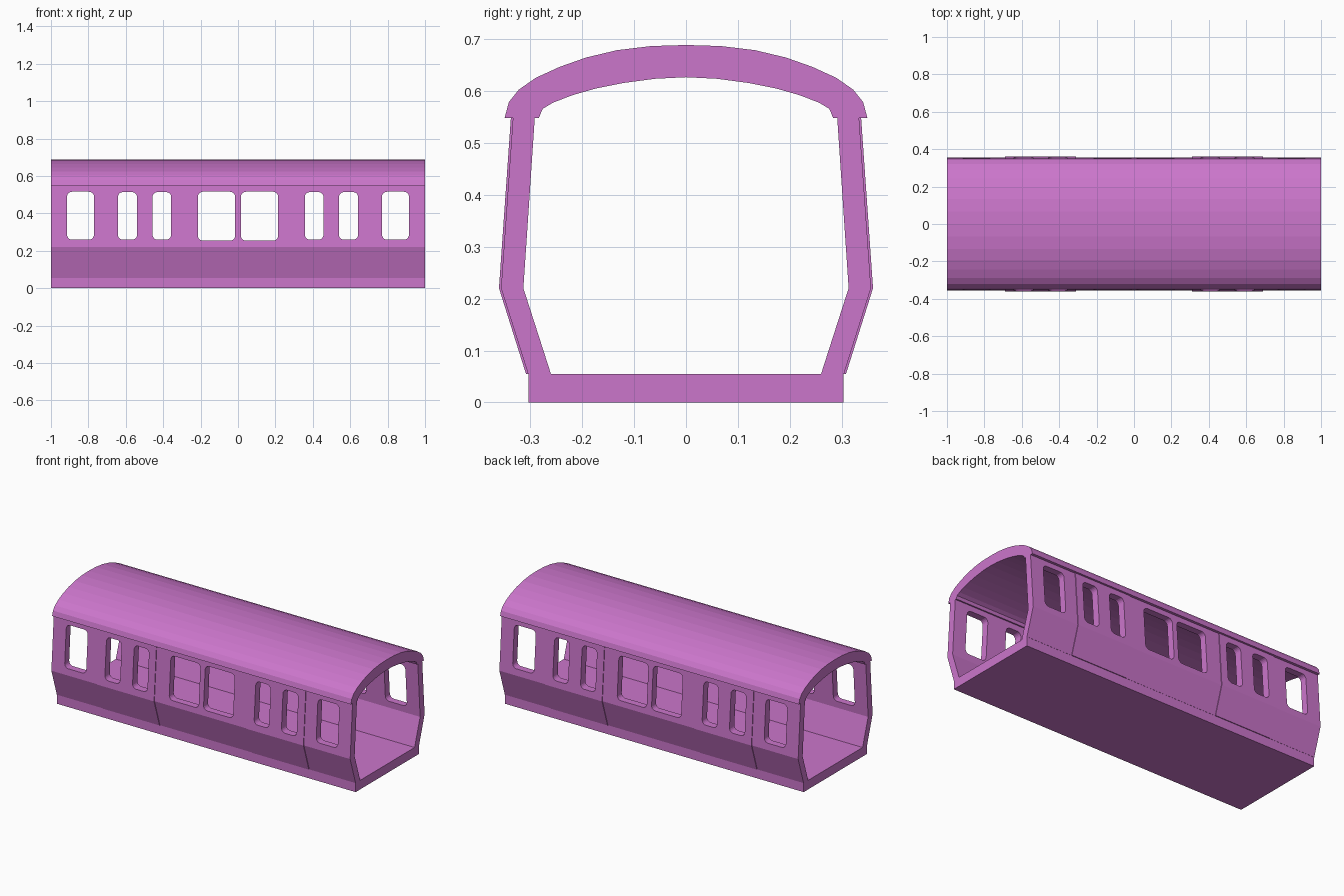
import bpy, bmesh, math

if "Cube" in bpy.data.objects:
    bpy.data.objects.remove(bpy.data.objects["Cube"])

paint = bpy.data.materials.new("violet_paint")
paint.diffuse_color = (0.6, 0.18, 0.6, 1)
paint.use_nodes = True
paint.node_tree.nodes["Principled BSDF"].inputs["Base Color"].default_value = paint.diffuse_color


def new_object(name, bm):
    bmesh.ops.recalc_face_normals(bm, faces=bm.faces)
    mesh = bpy.data.meshes.new(name)
    bm.to_mesh(mesh)
    bm.free()
    mesh.materials.append(paint)
    ob = bpy.data.objects.new(name, mesh)
    bpy.context.collection.objects.link(ob)
    return ob


def add_prism(bm, points, direction):
    face = bm.faces.new([bm.verts.new(p) for p in points])
    ext = bmesh.ops.extrude_face_region(bm, geom=[face], use_keep_orig=True)
    moved = [v for v in ext["geom"] if isinstance(v, bmesh.types.BMVert)]
    bmesh.ops.translate(bm, verts=moved, vec=direction)


def extrude_x(name, profiles, x0, x1):
    bm = bmesh.new()
    for prof in profiles:
        add_prism(bm, [(x0, y, z) for y, z in prof], (x1 - x0, 0, 0))
    return new_object(name, bm)


def rounded_rect(x0, x1, z0, z1, r, steps=5):
    pts = []
    corners = [(x1 - r, z1 - r), (x0 + r, z1 - r), (x0 + r, z0 + r), (x1 - r, z0 + r)]
    for i, (cx, cz) in enumerate(corners):
        for s in range(steps + 1):
            a = math.pi / 2 * (i + s / steps)
            pts.append((cx + r * math.cos(a), cz + r * math.sin(a)))
    return pts


# window openings: x0, x1, z0, z1 for the right half, mirrored to the left
half = [(0.016, 0.214, 0.254, 0.516), (0.357, 0.457, 0.26, 0.514),
        (0.54, 0.642, 0.26, 0.514), (0.77, 0.914, 0.26, 0.516)]
windows = half + [(-b, -a, c, d) for a, b, c, d in half]


def cut_windows(ob, x0, x1):
    bm = bmesh.new()
    for w in windows:
        if x0 < w[0] and w[1] < x1:
            outline = rounded_rect(*w, 0.026)
            add_prism(bm, [(x, -0.5, z) for x, z in outline], (0, 1, 0))
    cutter = new_object("window_cutter", bm)
    cutter.hide_render = True
    mod = ob.modifiers.new("windows", 'BOOLEAN')
    mod.operation = 'DIFFERENCE'
    mod.solver = 'EXACT'
    mod.object = cutter
    bpy.context.view_layer.objects.active = ob
    bpy.ops.object.modifier_apply(modifier=mod.name)
    bpy.data.objects.remove(cutter)


# floor slab
extrude_x("floor", [[(-0.303, 0), (0.303, 0), (0.303, 0.055), (-0.303, 0.055)]], -1, 1)

# curved roof shell
outer = [(0.349, 0.548), (0.341, 0.578), (0.322, 0.602), (0.289, 0.625), (0.243, 0.646),
         (0.192, 0.664), (0.133, 0.678), (0.067, 0.686), (0, 0.688)]
inner = [(0.283, 0.548), (0.276, 0.565), (0.256, 0.577), (0.22, 0.591), (0.175, 0.604),
         (0.12, 0.615), (0.06, 0.623), (0, 0.626)]
flip = lambda pts: [(-y, z) for y, z in reversed(pts)]
roof = outer + flip(outer[:-1]) + [(-y, z) for y, z in inner] + inner[-2::-1]
extrude_x("roof", [roof], -1, 1)


# side walls and slightly proud doors share one bent profile
def side_profiles(proud):
    p = [(0.26, 0.055), (0.304 + proud, 0.055), (0.356 + proud, 0.22),
         (0.333 + proud, 0.549), (0.291, 0.549), (0.313, 0.22)]
    return [p, flip(p)]


D0, D1 = 0.31, 0.69
parts = [("wall_left_end", -1, -D1, 0), ("door_pair_left", -D1, -D0, 0.004),
         ("wall_middle", -D0, D0, 0), ("door_pair_right", D0, D1, 0.004),
         ("wall_right_end", D1, 1, 0)]
for name, x0, x1, proud in parts:
    cut_windows(extrude_x(name, side_profiles(proud), x0, x1), x0, x1)
